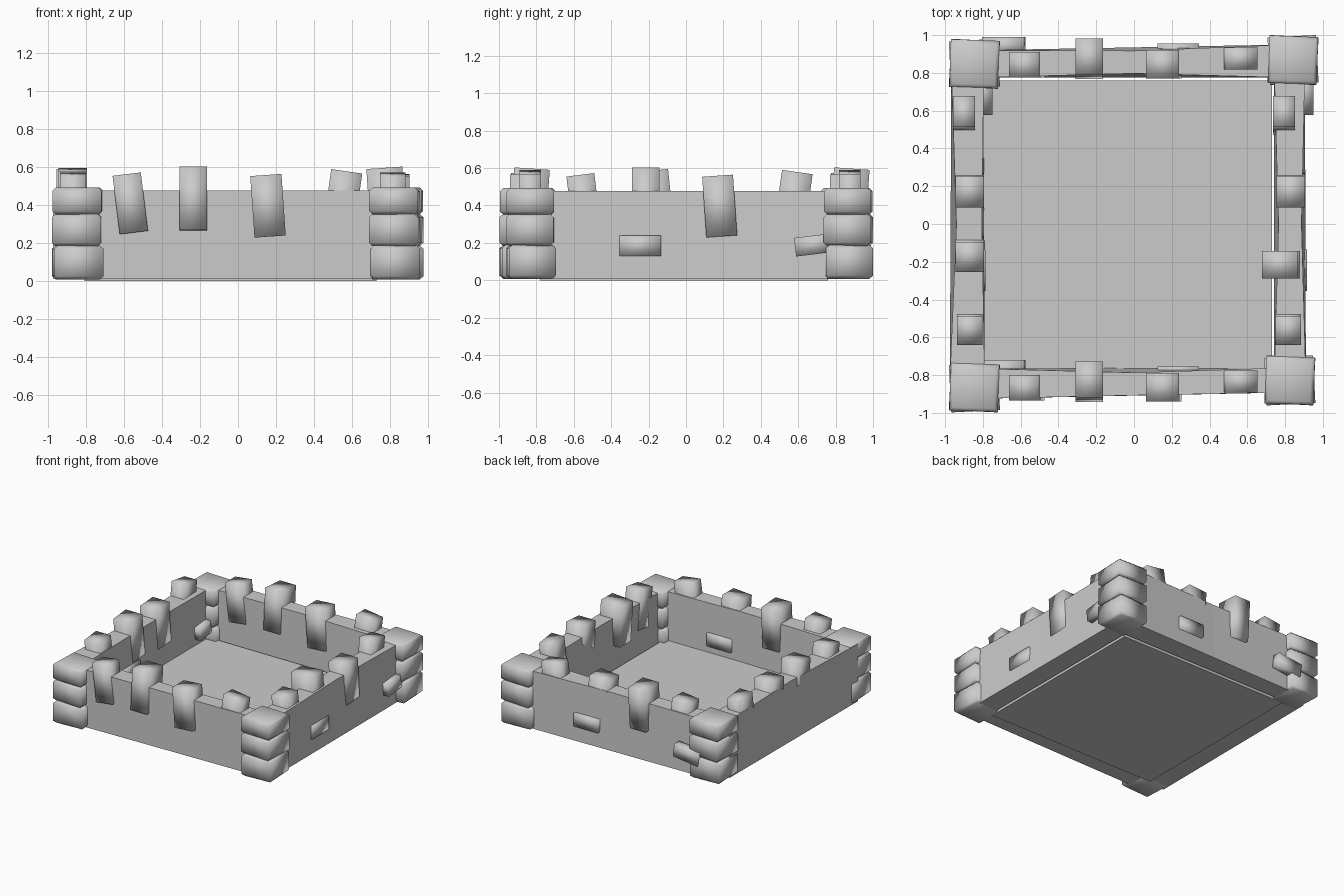
import bpy, bmesh
from math import radians
from mathutils import Matrix, Euler

if "Cube" in bpy.data.objects:
    bpy.data.objects.remove(bpy.data.objects["Cube"])


def finish(bm, name, smooth=False):
    bmesh.ops.recalc_face_normals(bm, faces=bm.faces)
    for f in bm.faces:
        f.smooth = smooth
    me = bpy.data.meshes.new(name)
    bm.to_mesh(me)
    bm.free()
    ob = bpy.data.objects.new(name, me)
    bpy.context.collection.objects.link(ob)
    return ob


def stone(name, loc, size, rot=(0, 0, 0), turn=0, bevel=0.0, smooth=True):
    """Block: tilted by rot, then turned about z to follow its wall."""
    bm = bmesh.new()
    bmesh.ops.create_cube(bm, size=1)
    bmesh.ops.scale(bm, vec=size, verts=bm.verts)
    if bevel:
        flat = [e for e in bm.edges if abs(e.verts[0].co.z - e.verts[1].co.z) < 1e-4]
        bmesh.ops.bevel(bm, geom=flat, offset=bevel, segments=1, affect='EDGES')
    tilt = Euler([radians(a) for a in rot]).to_matrix().to_4x4()
    m = Matrix.Translation(loc) @ Matrix.Rotation(radians(turn), 4, 'Z') @ tilt
    bmesh.ops.transform(bm, matrix=m, verts=bm.verts)
    return finish(bm, name, smooth)


def wall(name, side_a, side_b, along_y=False):
    """Wall with a straight foot and a top that is pinched in the middle."""
    u = (-0.82, 0, 0.82)
    bm = bmesh.new()
    rings = []
    for z in (0.01, 0.477):
        sides = []
        for a in (side_a, side_b):
            mid = a[1] if z > 0.1 else (a[0] + a[2]) / 2
            sides.append(list(zip(u, (a[0], mid, a[2]))))
        pts = sides[0] + sides[1][::-1]
        rings.append([bm.verts.new((v, t, z) if along_y else (t, v, z)) for t, v in pts])
    lo, hi = rings
    bm.faces.new(lo)
    bm.faces.new(hi)
    for i in range(6):
        j = (i + 1) % 6
        bm.faces.new((lo[i], lo[j], hi[j], hi[i]))
    return finish(bm, name)


# Floor slab
stone("floor", (-0.04, -0.01, 0.04), (1.54, 1.54, 0.08), smooth=False)

# Four walls
wall("front_wall", (-0.925, -0.907, -0.892), (-0.765, -0.787, -0.76))
wall("back_wall", (0.775, 0.797, 0.775), (0.92, 0.917, 0.95))
wall("left_wall", (-0.975, -0.94, -0.967), (-0.79, -0.805, -0.795), True)
wall("right_wall", (0.742, 0.765, 0.742), (0.91, 0.887, 0.905), True)

# Battlement stones: along, across, z, width, depth, height, tilts
merlons = [(-0.568, -0.868, 0.41, 0.15, 0.135, 0.31, (0, -7, 0)),
           (-0.237, -0.835, 0.43, 0.145, 0.19, 0.335, (-4, 0, 0)),
           (0.158, -0.865, 0.397, 0.165, 0.15, 0.325, (0, -4, 0)),
           (0.553, -0.834, 0.435, 0.165, 0.115, 0.29, (0, 8, 0))]
# Small bricks showing on the face of each wall: along, across, z, tilt
bricks = [(-0.69, -0.765, 0.185, -7), (0.235, -0.80, 0.185, 0)]
for side, dy in (("front", 0), ("back", 1.71)):
    for u, v, z, w, d, h, r in merlons:
        stone(side + "_merlon", (u, v + dy, z), (w, d, h), r)
    for u, v, z, t in bricks:
        stone(side + "_brick", (u, v + dy, z), (0.22, 0.09, 0.105), (0, t, 0))
for u, v, z, w, d, h, r in merlons:
    x = -v - (0.035 if 0 < u < 0.4 else 0.052)
    if u > 0.4:
        x += 0.012
    stone("right_merlon", (x, u + 0.022, z), (w, d, h), r, 90)
    x = -0.90 if u > 0.4 else -0.87
    if -0.4 < u < 0:
        u, z, w, d, r = -0.18, 0.42, 0.16, 0.15, (0, -6, 0)
    stone("left_merlon", (x, u + 0.022, z), (w, d, h), r, 90)
for side, dx in (("right", 0), ("left", -1.70)):
    stone(side + "_brick", (0.87 + dx, -0.245, 0.185), (0.22, 0.09, 0.11), (0, 0, 0), 90)
    stone(side + "_brick", (0.905 + dx, 0.69, 0.19), (0.215, 0.09, 0.10), (0, -7, 0), 90)

# Corner piers: three stacked stones each, with chamfered beds
levels = [(0.098, 0.18, 3), (0.269, 0.17, -3), (0.422, 0.143, -2)]
corners = [("front_left", -0.845, -0.865), ("front_right", 0.825, -0.828),
           ("back_left", -0.845, 0.848), ("back_right", 0.842, 0.868)]
for name, cx, cy in corners:
    for z, h, a in levels:
        stone(name + "_corner_stone", (cx, cy, z), (0.258, 0.252, h),
              (0, 0, a), 0, 0.018)
